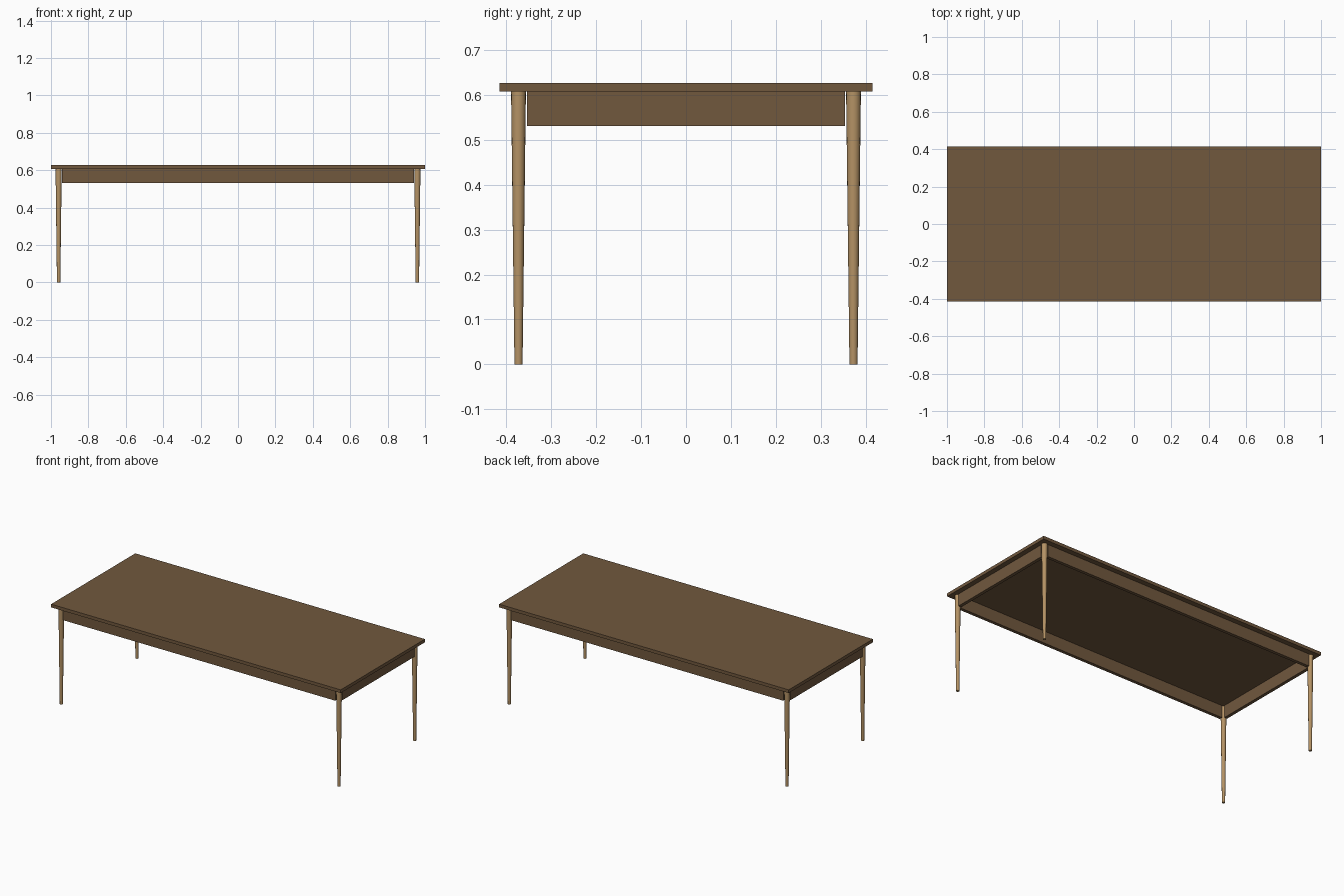
import bpy

if "Cube" in bpy.data.objects:
    bpy.data.objects.remove(bpy.data.objects["Cube"])

TOP_Z, UNDER_Z, APRON_Z = 0.627, 0.607, 0.531
LEG_X, LEG_Y = 0.959, 0.373
LEG_R_TOP, LEG_R_FOOT = 0.0165, 0.009
APRON_T = 0.02


def material(name, rgb):
    m = bpy.data.materials.new(name)
    m.diffuse_color = (*rgb, 1.0)
    m.use_nodes = True
    m.node_tree.nodes["Principled BSDF"].inputs["Base Color"].default_value = m.diffuse_color
    return m


dark_wood = material("dark_wood", (0.165, 0.098, 0.048))
light_wood = material("light_wood", (0.46, 0.29, 0.13))


def box(name, size, center, mat):
    bpy.ops.mesh.primitive_cube_add(size=1, location=center)
    ob = bpy.context.object
    ob.name = name
    ob.scale = size
    bpy.ops.object.transform_apply(location=False, rotation=False, scale=True)
    ob.data.materials.append(mat)
    return ob


# Table top
box("table_top", (2.0, 0.83, TOP_Z - UNDER_Z), (0, 0, (TOP_Z + UNDER_Z) / 2), dark_wood)

# Aprons running between the legs
apron_h = UNDER_Z - APRON_Z
apron_z = (UNDER_Z + APRON_Z) / 2
gap = LEG_R_TOP + 0.002
for s, long_name, short_name in ((-1, "front_apron", "left_apron"), (1, "back_apron", "right_apron")):
    box(long_name, (2 * (LEG_X - gap), APRON_T, apron_h), (0, s * LEG_Y, apron_z), dark_wood)
    box(short_name, (APRON_T, 2 * (LEG_Y - gap), apron_h), (s * LEG_X, 0, apron_z), dark_wood)

# Round tapered legs
for sy, depth_name in ((-1, "front"), (1, "back")):
    for sx, side_name in ((-1, "left"), (1, "right")):
        bpy.ops.mesh.primitive_cone_add(
            vertices=16, radius1=LEG_R_FOOT, radius2=LEG_R_TOP, depth=UNDER_Z,
            location=(sx * LEG_X, sy * LEG_Y, UNDER_Z / 2))
        leg = bpy.context.object
        leg.name = f"{depth_name}_{side_name}_leg"
        leg.data.materials.append(light_wood)
        bpy.ops.object.shade_smooth_by_angle()
